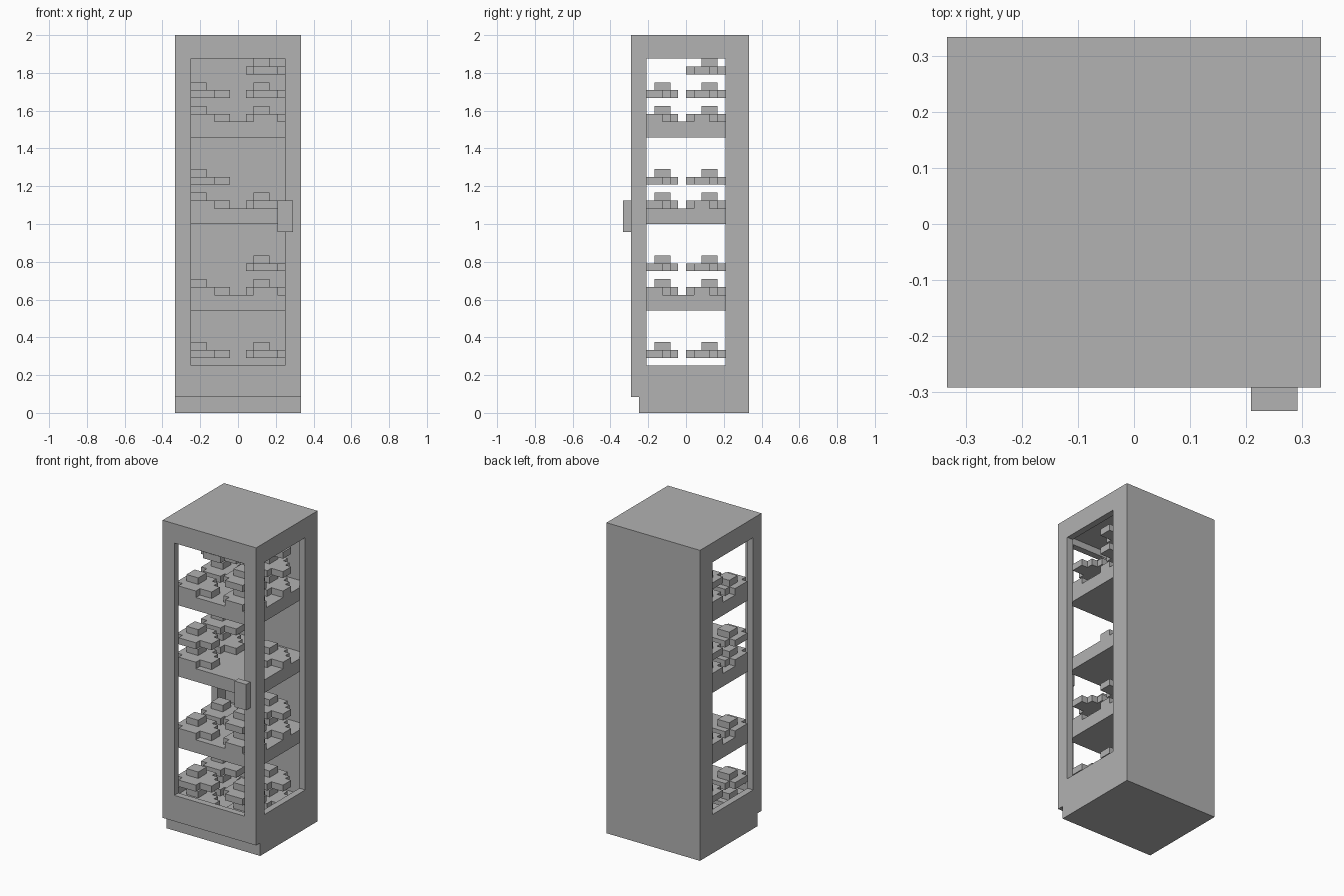
import bpy
import bmesh

U = 1 / 24  # modelling grid unit

cube = bpy.data.objects.get("Cube")
if cube:
    bpy.data.objects.remove(cube, do_unlink=True)

grey = bpy.data.materials.new("plain_grey")
grey.use_nodes = True
grey.diffuse_color = (0.445, 0.445, 0.445, 1)
grey.node_tree.nodes["Principled BSDF"].inputs["Base Color"].default_value = grey.diffuse_color


def finish(name, bm):
    bmesh.ops.recalc_face_normals(bm, faces=bm.faces)
    bmesh.ops.scale(bm, vec=(U, U, U), verts=bm.verts)
    mesh = bpy.data.meshes.new(name)
    bm.to_mesh(mesh)
    bm.free()
    mesh.materials.append(grey)
    obj = bpy.data.objects.new(name, mesh)
    bpy.context.scene.collection.objects.link(obj)
    return obj


def prism(bm, outline, z0, z1):
    """Extrude a flat outline from z0 up to z1."""
    face = bm.faces.new([bm.verts.new((x, y, z0)) for x, y in outline])
    top = bmesh.ops.extrude_face_region(bm, geom=[face])["geom"]
    verts = [g for g in top if isinstance(g, bmesh.types.BMVert)]
    bmesh.ops.translate(bm, vec=(0, 0, z1 - z0), verts=verts)


def box(name, x, y, z):
    bm = bmesh.new()
    prism(bm, [(x[0], y[0]), (x[1], y[0]), (x[1], y[1]), (x[0], y[1])], *z)
    return finish(name, bm)


# Cabinet shell: hollow, open windows on front and both sides, toe recess
cabinet = box("cabinet", (-8, 8), (-7, 8), (0, 48))
cutters = [
    box("cavity_cutter", (-7, 7), (-6, 7), (4, 46)),
    box("front_window_cutter", (-6, 6), (-9, -5), (6, 45)),
    box("side_window_cutter", (-9, 9), (-5, 5), (6, 45)),
    box("toe_recess_cutter", (-9, 9), (-9, -6), (-1, 2)),
]
for cutter in cutters:
    cutter.hide_render = True
    mod = cabinet.modifiers.new(cutter.name, 'BOOLEAN')
    mod.operation = 'DIFFERENCE'
    mod.solver = 'EXACT'
    mod.object = cutter
bpy.context.view_layer.update()
deps = bpy.context.evaluated_depsgraph_get()
carved = bpy.data.meshes.new_from_object(cabinet.evaluated_get(deps))
cabinet.modifiers.clear()
cabinet.data = carved
for cutter in cutters:
    bpy.data.objects.remove(cutter, do_unlink=True)

# Door handle
box("door_handle", (5, 7), (-8, -7), (23, 27))

# Shelves
for i, z in enumerate((13, 24, 35)):
    box(f"shelf_{i + 1}", (-7, 7), (-6, 7), (z, z + 2))

# Pastries: a stepped base with a small block on top
BASE = [(-1, -3), (2, -3), (2, -2), (4, -2), (4, 0), (3, 0), (3, 1), (2, 1),
        (2, 2), (-1, 2), (-1, 1), (-2, 1), (-2, -2), (-1, -2)]
TOP = [(-1, -1), (1, -1), (1, 1), (-1, 1)]
SPOTS = {"front_right": (-5, -3), "back_right": (-5, 3),
         "front_left": (3, -3), "back_left": (3, 3)}
ALL = list(SPOTS)
LAYERS = {
    4: ALL,
    7: ALL,
    15: ALL,
    18: ["front_left", "back_left"],
    26: ["front_right", "back_right", "back_left"],
    29: ["front_right", "back_right"],
    37: ALL,
    40: ["back_right", "front_left", "back_left"],
    43: ["back_left"],
}
for layer, (z, spots) in enumerate(LAYERS.items()):
    for spot in spots:
        cx, cy = SPOTS[spot]
        bm = bmesh.new()
        prism(bm, [(cx + x, cy + y) for x, y in BASE], z, z + 1)
        prism(bm, [(cx + x, cy + y) for x, y in TOP], z + 1, z + 2)
        finish(f"pastry_{spot}_{layer + 1}", bm)
